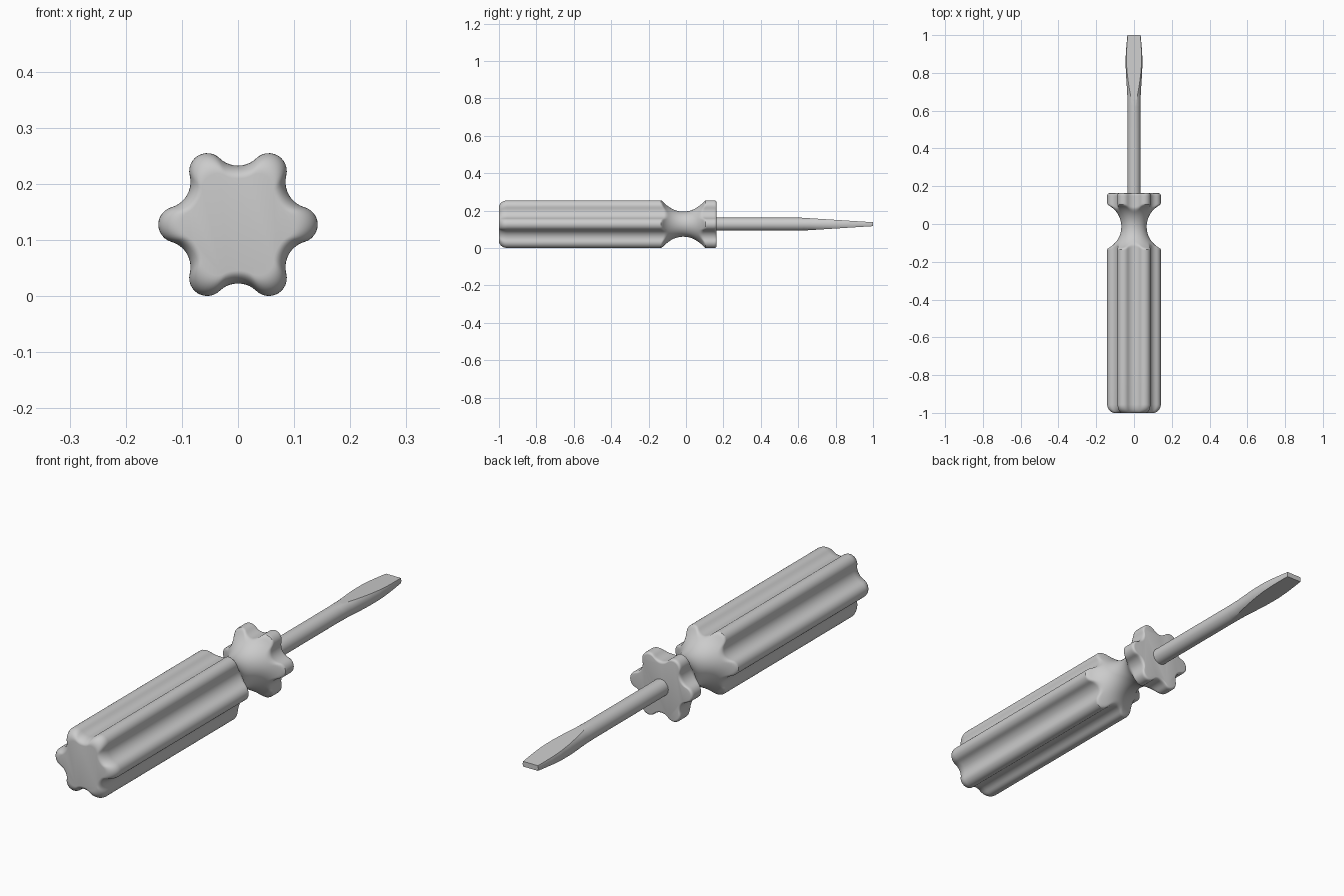
import bpy, bmesh
from math import sin, cos, asin, sqrt, radians, pi, atan2, hypot

if "Cube" in bpy.data.objects:
    bpy.data.objects.remove(bpy.data.objects["Cube"])

ZC = 0.1275  # height of the tool axis


def loft(name, rings, angle=32):
    """Skin a list of closed point rings, cap both ends, shade by angle."""
    bm = bmesh.new()
    rows = [[bm.verts.new(p) for p in ring] for ring in rings]
    n = len(rows[0])
    for a, b in zip(rows, rows[1:]):
        for i in range(n):
            j = (i + 1) % n
            bm.faces.new((a[i], a[j], b[j], b[i]))
    bm.faces.new(rows[0])
    bm.faces.new(rows[-1])
    bmesh.ops.remove_doubles(bm, verts=bm.verts, dist=1e-5)
    bmesh.ops.recalc_face_normals(bm, faces=bm.faces)
    me = bpy.data.meshes.new(name)
    bm.to_mesh(me)
    bm.free()
    ob = bpy.data.objects.new(name, me)
    bpy.context.collection.objects.link(ob)
    bpy.ops.object.select_all(action='DESELECT')
    ob.select_set(True)
    bpy.context.view_layer.objects.active = ob
    bpy.ops.object.shade_smooth_by_angle(angle=radians(angle))
    return ob


# Six-lobed section as (angle, radius): convex lobe arcs tangent to valley arcs
LOBE_C, LOBE_R, VAL_C, VAL_R = 0.110, 0.032, 0.152, 0.047
section = []
for k in range(6):
    base = k * pi / 3
    pts = []
    for i in range(13):
        t = radians(-74 + 148 * i / 12)
        pts.append((LOBE_C + LOBE_R * cos(t), LOBE_R * sin(t)))
    for i in range(1, 10):
        t = radians(254 - 88 * i / 10)
        pts.append((VAL_C * cos(pi / 6) + VAL_R * cos(t),
                    VAL_C * sin(pi / 6) + VAL_R * sin(t)))
    section += [(base + atan2(y, x), hypot(x, y)) for x, y in pts]


def groove(y):
    """Radius of the round finger groove around the neck."""
    d = abs(y + 0.014)
    return 0.067 + 0.128 - sqrt(0.128 ** 2 - d * d) if d < 0.128 else 0.195


def soft_min(a, b, k=0.012):
    h = max(k - abs(a - b), 0) / k
    return min(a, b) - h * h * k / 4


# Handle: rounded butt, fluted grip, grooved neck, collar
stations = []  # (y, inset fraction at butt, inset distance at collar)
for i in range(11):
    t = pi / 2 * i / 10
    stations.append((-1 + 0.045 * (1 - cos(t)), 1 - sin(t), 0))
stations += [(-0.955 + 0.795 * i / 4, 0, 0) for i in range(1, 5)]
stations += [(-0.155 + 0.305 * i / 60, 0, 0) for i in range(61)]
for i in range(1, 6):
    t = pi / 2 * i / 5
    stations.append((0.153 + 0.010 * sin(t), 0, 0.010 * (1 - cos(t))))

rings = []
for y, butt, inset in stations:
    ring = []
    for a, r in section:
        r_end = 0.082 + (r - 0.105) * 0.5
        rr = soft_min(r + (r_end - r) * butt, groove(y)) - inset
        ring.append((rr * cos(a), y, ZC + rr * sin(a)))
    rings.append(ring)
loft("handle", rings)

# Shaft and flat blade: round bar whose top and bottom are cut by tapering planes
width = [(0.62, 0.0345), (0.68, 0.0355), (0.74, 0.039), (0.80, 0.0430),
         (0.86, 0.0448), (0.91, 0.0430), (0.96, 0.0388), (1.0, 0.0350)]


def half_width(y):
    for (y0, w0), (y1, w1) in zip(width, width[1:]):
        if y0 <= y <= y1:
            return w0 + (w1 - w0) * (y - y0) / (y1 - y0)
    return width[0][1]


rings = []
for y in [0.14, 0.4] + [0.62 + 0.38 * i / 38 for i in range(39)]:
    y = min(y, 1.0)
    w = half_width(y)
    h = 0.0345 if y <= 0.62 else 0.0345 - 0.0240 * (y - 0.62) / 0.38
    a = asin(min(1, h / w))
    ring = []
    for side in (0, pi):
        for i in range(17):
            t = side - a + 2 * a * i / 16
            ring.append((w * cos(t), y, ZC + w * sin(t)))
    rings.append(ring)
loft("shaft_and_blade", rings, 25)
